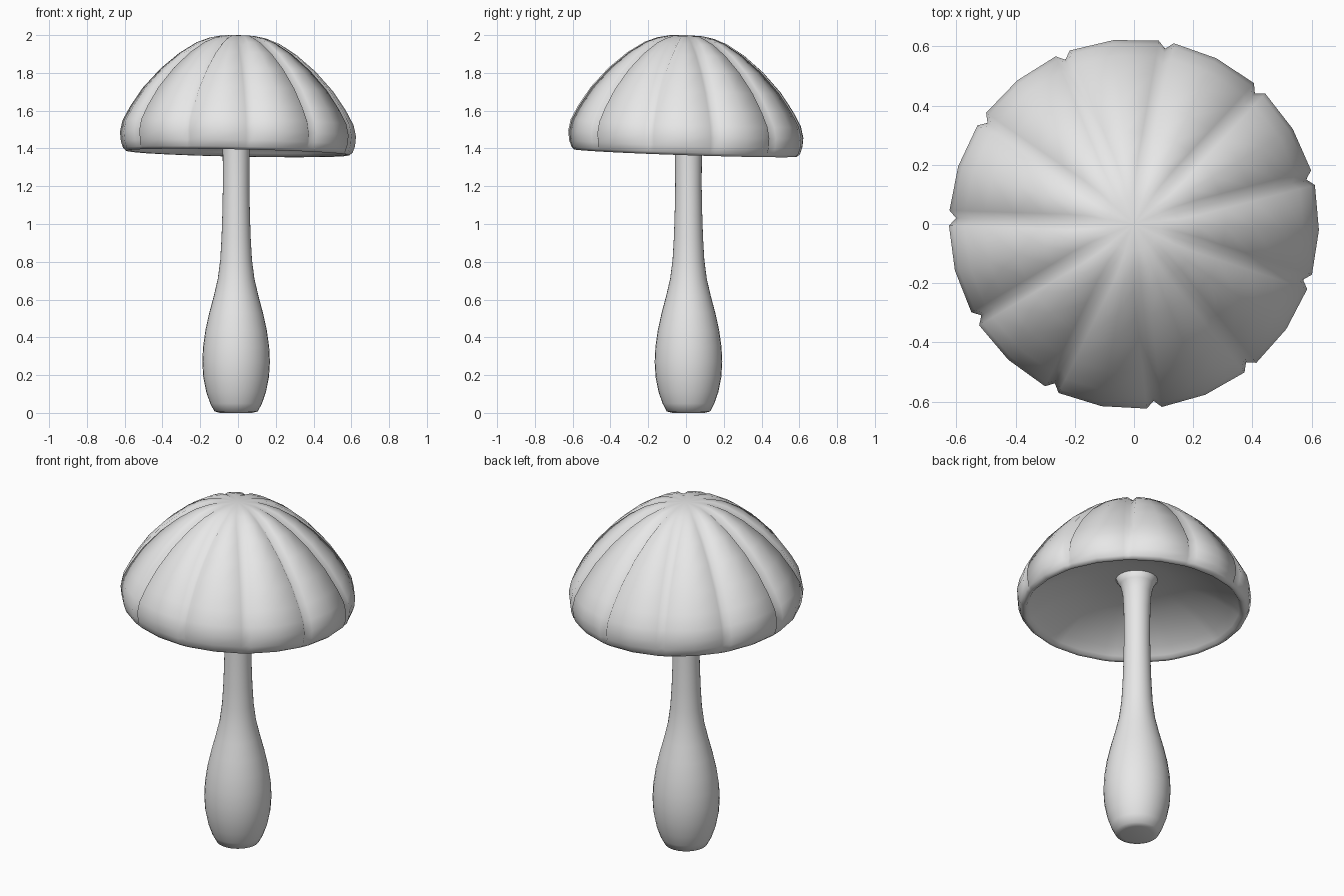
import bpy, bmesh, math

if "Cube" in bpy.data.objects:
    bpy.data.objects.remove(bpy.data.objects["Cube"])

mat = bpy.data.materials.new("pale grey")
mat.diffuse_color = (0.8, 0.8, 0.8, 1)
mat.use_nodes = True
mat.node_tree.nodes["Principled BSDF"].inputs["Base Color"].default_value = mat.diffuse_color


def make_object(name, rings, bottom=None, top=None):
    """Bridge rings of points; bottom/top are optional cap points."""
    bm = bmesh.new()
    loops = [[bm.verts.new(p) for p in ring] for ring in rings]
    n = len(loops[0])
    for a, b in zip(loops, loops[1:]):
        for i in range(n):
            j = (i + 1) % n
            bm.faces.new((a[i], a[j], b[j], b[i]))
    for loop, tip in ((loops[0], bottom), (loops[-1], top)):
        if tip:
            v = bm.verts.new(tip)
            for i in range(n):
                bm.faces.new((loop[i], loop[(i + 1) % n], v))
    bmesh.ops.recalc_face_normals(bm, faces=bm.faces)
    me = bpy.data.meshes.new(name)
    bm.to_mesh(me)
    bm.free()
    me.materials.append(mat)
    for p in me.polygons:
        p.use_smooth = True
    ob = bpy.data.objects.new(name, me)
    bpy.context.collection.objects.link(ob)
    return ob


# Stem: bulbous base, slender neck, flare into the cap
CX, CY = -0.01, 0.013
stem_profile = [(0.085, 0.0), (0.115, 0.008), (0.137, 0.05), (0.158, 0.11),
                (0.174, 0.19), (0.179, 0.27), (0.175, 0.35), (0.162, 0.44),
                (0.142, 0.53), (0.118, 0.62), (0.097, 0.71), (0.084, 0.81),
                (0.077, 0.93), (0.073, 1.05), (0.07, 1.2), (0.071, 1.38),
                (0.077, 1.48), (0.09, 1.53), (0.115, 1.57)]
N = 32
make_object("stem", [[(CX + r * math.cos(2 * math.pi * i / N),
                       CY + r * math.sin(2 * math.pi * i / N), z)
                      for i in range(N)] for r, z in stem_profile],
            bottom=(CX, CY, 0), top=(CX, CY, 1.62))

# Cap: hollow dome with eleven grooves, slightly tilted
# (radius, height, groove depth), from the hollow out round the rim and up
cap_profile = [(0.10, 1.565, 0), (0.2, 1.56, 0), (0.32, 1.53, 0),
               (0.43, 1.485, 0), (0.52, 1.43, 0), (0.56, 1.395, 0),
               (0.575, 1.378, 0), (0.592, 1.376, 0), (0.608, 1.39, 0.006),
               (0.62, 1.425, 0.02), (0.625, 1.475, 0.026), (0.612, 1.535, 0.028),
               (0.572, 1.61, 0.029), (0.505, 1.71, 0.03), (0.41, 1.815, 0.03),
               (0.31, 1.9, 0.028), (0.22, 1.957, 0.02), (0.15, 1.984, 0.008),
               (0.09, 1.996, 0)]
LOBES = 11
PHASE = math.radians(14.5)


def tilt(x, y, z):
    return (x, y, z - 0.02 * x - 0.033 * y)


rings = []
for r, z, d in cap_profile:
    w = min(0.25, 0.045 / r)          # groove half width as a share of a lobe
    k = (z - 1.4) / 0.6               # groove cuts inward low, downward high
    ring = []
    for lobe in range(LOBES):
        for f in (0, w, 0.5, 1 - w):
            a = PHASE + 2 * math.pi * (lobe + f) / LOBES
            cut = d if f == 0 else 0
            rr = r - cut * (1 - 0.6 * k)
            ring.append(tilt(rr * math.cos(a), rr * math.sin(a), z - cut * max(k, 0)))
    rings.append(ring)
make_object("cap", rings, bottom=(CX, CY, 1.57), top=(0, 0, 2.0))
